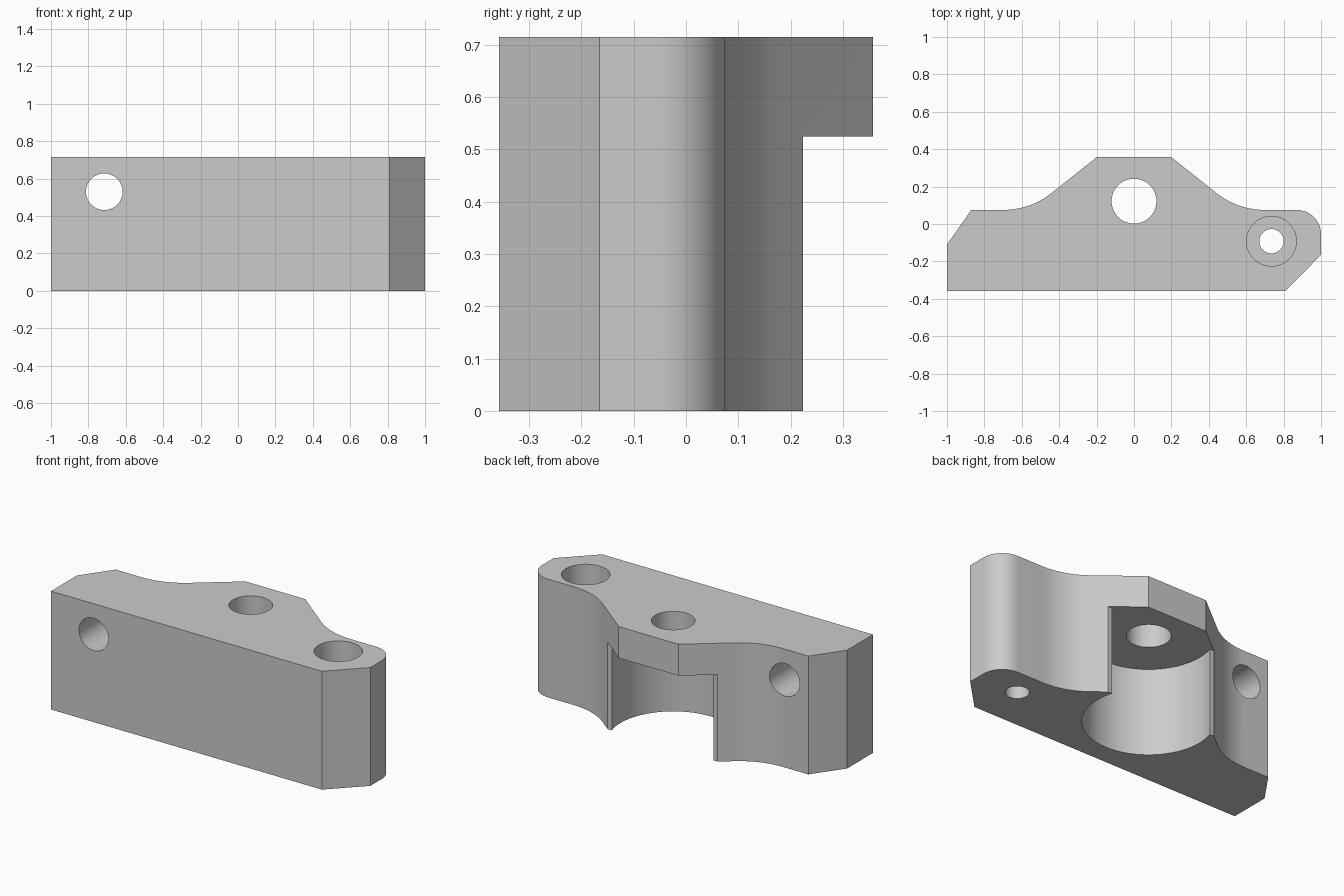
import bpy, bmesh, math
from mathutils import Matrix

cube = bpy.data.objects.get("Cube")
if cube:
    bpy.data.objects.remove(cube, do_unlink=True)

HEIGHT, POCKET_TOP = 0.715, 0.525

grey = bpy.data.materials.new("light grey")
grey.use_nodes = True
grey.diffuse_color = (0.6, 0.6, 0.6, 1)
grey.node_tree.nodes["Principled BSDF"].inputs["Base Color"].default_value = (0.6, 0.6, 0.6, 1)


def add_object(name, bm):
    bmesh.ops.recalc_face_normals(bm, faces=bm.faces[:])
    mesh = bpy.data.meshes.new(name)
    bm.to_mesh(mesh)
    bm.free()
    mesh.materials.append(grey)
    obj = bpy.data.objects.new(name, mesh)
    bpy.context.collection.objects.link(obj)
    return obj


def arc(cx, cy, r, start, end, steps):
    angles = [math.radians(start + (end - start) * i / steps) for i in range(steps + 1)]
    return [(cx + r * math.cos(a), cy + r * math.sin(a)) for a in angles]


def prism(name, outline, z0, z1):
    bm = bmesh.new()
    base = bm.faces.new([bm.verts.new((x, y, z0)) for x, y in outline])
    side = bmesh.ops.extrude_face_region(bm, geom=[base])["geom"]
    verts = [v for v in side if isinstance(v, bmesh.types.BMVert)]
    bmesh.ops.translate(bm, verts=verts, vec=(0, 0, z1 - z0))
    return add_object(name, bm)


def cylinder(name, center, radius, depth, along_y=False):
    bm = bmesh.new()
    turn = Matrix.Rotation(math.pi / 2, 4, "X") if along_y else Matrix()
    bmesh.ops.create_cone(bm, cap_ends=True, segments=64, radius1=radius, radius2=radius,
                          depth=depth, matrix=Matrix.Translation(center) @ turn)
    return add_object(name, bm)


# Bracket body: one flank of the raised back is mirrored to the other side
flank = arc(0.70, 0.491, 0.416, 270, 231.5, 14) + [(0.2, 0.357)]
outline = [(-1, -0.357), (0.81, -0.357), (1, -0.165)]
outline += arc(0.87, -0.055, 0.13, 0, 90, 14)
outline += flank + [(-x, y) for x, y in reversed(flank)]
outline += [(-0.87, 0.075), (-1, -0.11)]
body = prism("bracket_body", outline, 0, HEIGHT)

# Cutters: back relief, round pocket, bores and cross hole
relief = [(-0.6, 0.224), (0.6, 0.224), (0.6, 0.6), (-0.6, 0.6)]
cutters = [
    prism("back_relief_cutter", relief, -0.2, POCKET_TOP),
    cylinder("pocket_cutter", (0, 0.12, POCKET_TOP - 0.5), 0.355, 1),
    cylinder("center_bore_cutter", (0, 0.122, 0.6), 0.12, 0.8),
    cylinder("bolt_hole_cutter", (0.735, -0.092, 0.4), 0.065, 1.4),
    cylinder("counterbore_cutter", (0.735, -0.092, HEIGHT + 0.1), 0.133, 1),
    cylinder("cross_hole_cutter", (-0.715, 0, 0.53), 0.098, 1.4, along_y=True),
]
for cutter in cutters:
    mod = body.modifiers.new(cutter.name, "BOOLEAN")
    mod.operation = "DIFFERENCE"
    mod.solver = "EXACT"
    mod.object = cutter

# Bake the cuts, then drop the cutters
bpy.context.view_layer.update()
evaluated = body.evaluated_get(bpy.context.evaluated_depsgraph_get())
baked = bpy.data.meshes.new_from_object(evaluated)
body.modifiers.clear()
body.data = baked
for cutter in cutters:
    bpy.data.objects.remove(cutter, do_unlink=True)

bpy.ops.object.select_all(action="DESELECT")
body.select_set(True)
bpy.context.view_layer.objects.active = body
bpy.ops.object.shade_smooth_by_angle(angle=math.radians(25))
